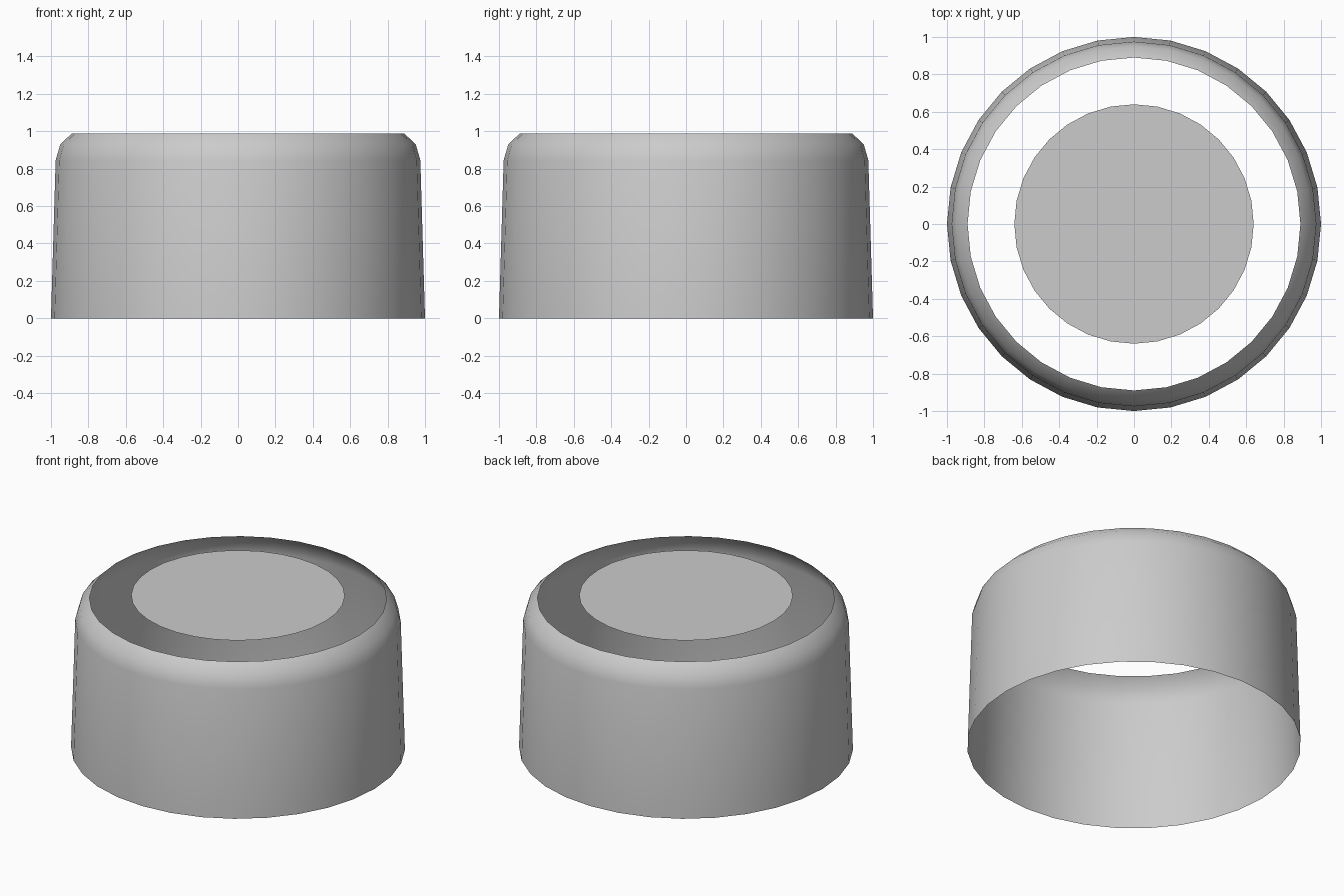
import bpy
import bmesh
import math

if "Cube" in bpy.data.objects:
    bpy.data.objects.remove(bpy.data.objects["Cube"])

SEGMENTS = 32


def ring(bm, radius, z):
    """Circle of vertices with one vertex on each axis."""
    return [bm.verts.new((radius * math.cos(2 * math.pi * i / SEGMENTS),
                          radius * math.sin(2 * math.pi * i / SEGMENTS), z))
            for i in range(SEGMENTS)]


def finish(bm, name):
    mesh = bpy.data.meshes.new(name)
    bm.to_mesh(mesh)
    bm.free()
    obj = bpy.data.objects.new(name, mesh)
    bpy.context.collection.objects.link(obj)
    return obj


# Tapered side wall with a rounded shoulder, open at top and bottom
profile = [(1.0, 0.0), (0.975, 0.845), (0.95, 0.93), (0.89, 0.987)]
bm = bmesh.new()
rings = [ring(bm, r, z) for r, z in profile]
for low, high in zip(rings, rings[1:]):
    for i in range(SEGMENTS):
        j = (i + 1) % SEGMENTS
        face = bm.faces.new((low[i], low[j], high[j], high[i]))
        face.smooth = True
finish(bm, "cap_shell")

# Flat disc floating just above the top opening
bm = bmesh.new()
bm.faces.new(ring(bm, 0.64, 1.01))
finish(bm, "top_disc")
